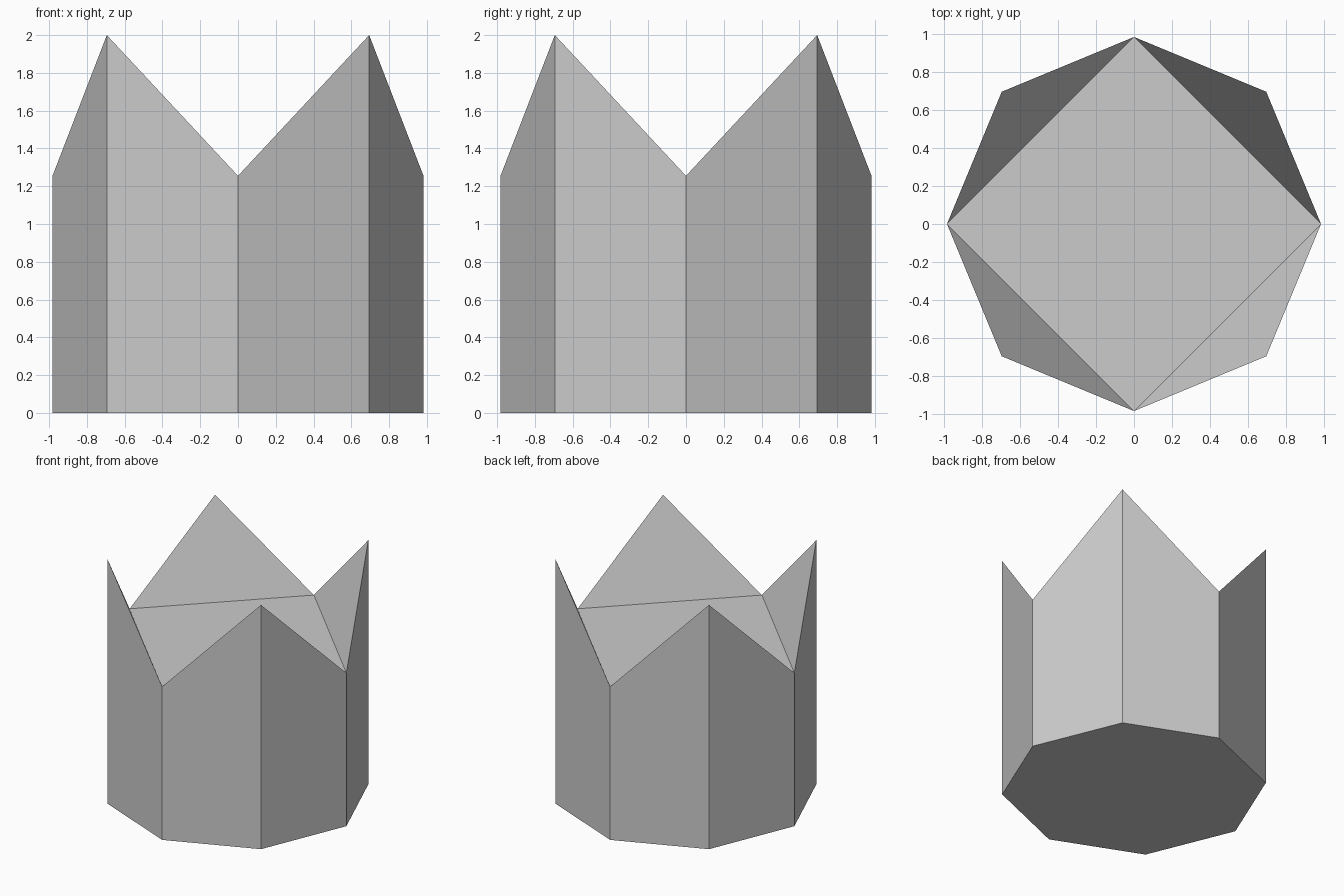
import bpy, bmesh, math

if "Cube" in bpy.data.objects:
    bpy.data.objects.remove(bpy.data.objects["Cube"])

RADIUS, FLOOR, TIP = 0.982, 1.255, 2.0

bm = bmesh.new()
base, rim = [], []
for i in range(8):
    a = i * math.pi / 4
    x, y = RADIUS * math.cos(a), RADIUS * math.sin(a)
    base.append(bm.verts.new((x, y, 0)))
    # low points on the axes, tall tips on the diagonals
    rim.append(bm.verts.new((x, y, TIP if i % 2 else FLOOR)))

# underside and outer walls
bm.faces.new(base[::-1])
for i in range(8):
    j = (i + 1) % 8
    bm.faces.new((base[i], base[j], rim[j], rim[i]))

# square top and the sloped inner faces of the four points
bm.faces.new(rim[0::2])
for i in range(1, 8, 2):
    bm.faces.new((rim[i - 1], rim[i], rim[(i + 1) % 8]))

bmesh.ops.recalc_face_normals(bm, faces=bm.faces)
mesh = bpy.data.meshes.new("pointed_octagonal_block")
bm.to_mesh(mesh)
bm.free()
block = bpy.data.objects.new("pointed_octagonal_block", mesh)
bpy.context.collection.objects.link(block)
